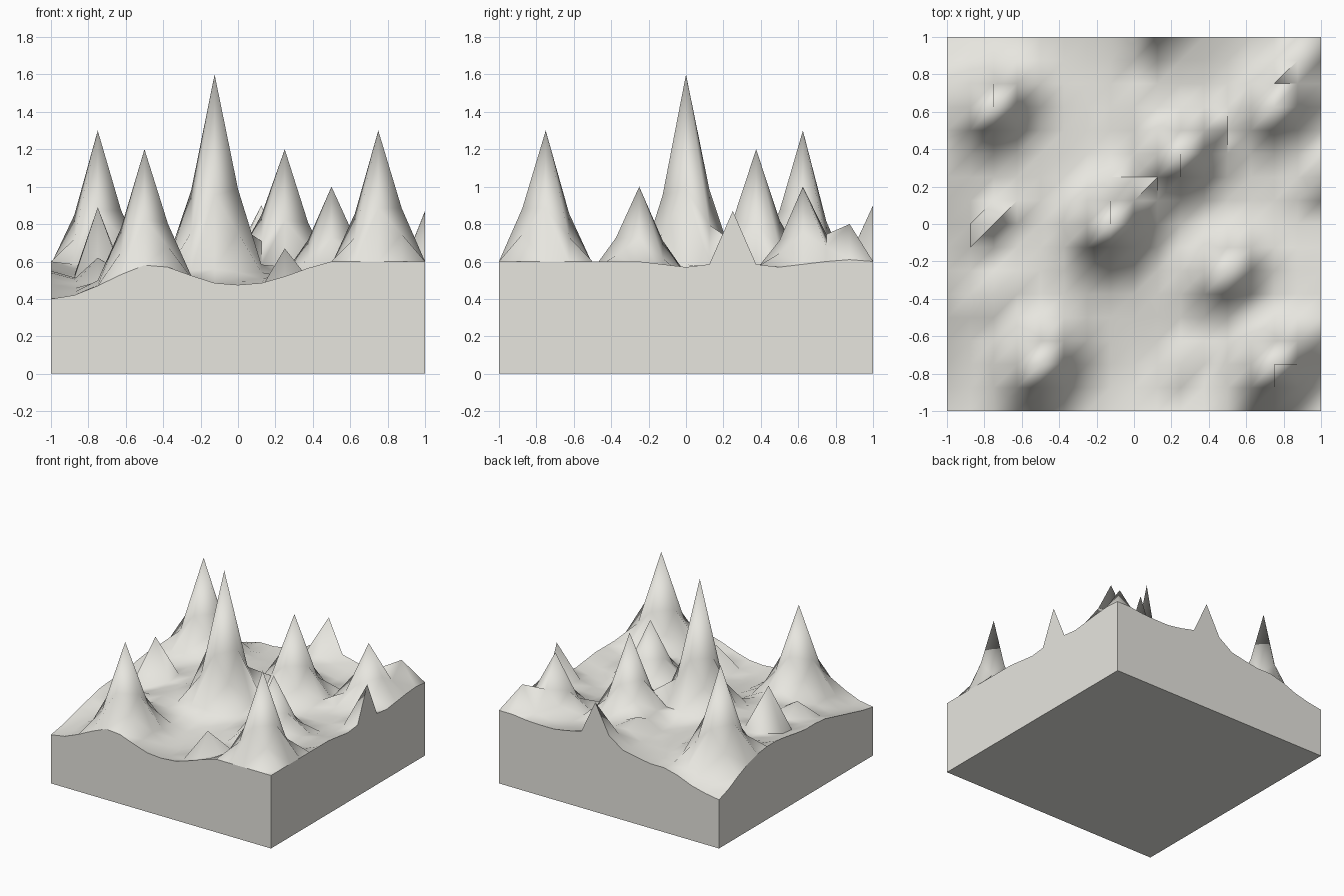
import bpy, bmesh, math

if "Cube" in bpy.data.objects:
    bpy.data.objects.remove(bpy.data.objects["Cube"])

# Border height profiles, one value per grid step (17 points, -1 to 1)
FRONT = [.40, .42, .47, .53, .58, .57, .525, .485, .475, .485, .52, .565, .6, .6, .6, .6, .6]
BACK = [.40, .42, .45, .50, .53, .53, .55, .575, .66, .66, .63, .6, .58, .58, .585, .6, .6]
LEFT = [.40, .42, .45, .48, .51, .54, .55, .55, .565, .585, .6, .6, .585, .55, .50, .44, .40]
RIGHT = [.6, .6, .6, .6, .6, .6, .6, .585, .57, .585, .59, .585, .57, .585, .6, .61, .6]

# Peaks: x, y, top height, broad cone or single-point spike
PEAKS = [
    (-.125, 0, 1.6, True), (-.75, .625, 1.3, True), (.75, -.75, 1.3, True),
    (-.5, -.75, 1.2, True), (.25, .375, 1.2, True), (.5, -.25, 1.0, True),
    (.75, .625, 1.0, True), (-.75, 0, .89, False), (.125, 1, .9, False),
    (1, .25, .87, False), (.875, .875, .8, False), (.25, -.75, .67, False),
    (-.75, -.375, .62, False), (0, .625, .67, False),
]
STEP = 0.125
FALLOFF = {0: 1.0, 1: .42, 2: .22, 4: .06, 5: .03}   # by squared grid distance


def base_height(x, y):
    """Blend the four border profiles, with a shallow bowl in the middle."""
    i, j = round((x + 1) / STEP), round((y + 1) / STEP)
    u, v = i / 16, j / 16
    edges = (1 - v) * FRONT[i] + v * BACK[i] + (1 - u) * LEFT[j] + u * RIGHT[j]
    corners = ((1 - u) * (1 - v) * .4 + u * (1 - v) * .6 + (1 - u) * v * .4 + u * v * .6)
    return edges - corners - .11 * (1 - x ** 4) * (1 - y ** 4)


def height(x, y):
    base = base_height(x, y)
    on_border = max(abs(x), abs(y)) > .99
    rise = 0
    for px, py, top, broad in PEAKS:
        d2 = round(((x - px) ** 2 + (y - py) ** 2) / STEP ** 2)
        if d2 and (on_border or not broad):
            continue
        rise = max(rise, (top - base_height(px, py)) * FALLOFF.get(d2, 0))
    return base + rise


# Terrain surface
bm = bmesh.new()
bmesh.ops.create_grid(bm, x_segments=16, y_segments=16, size=1)
for v in bm.verts:
    v.co.z = height(v.co.x, v.co.y)
bmesh.ops.triangulate(bm, faces=bm.faces[:], quad_method='FIXED')

# Straight walls and flat underside, with crisp rim, corners and foot
rim = [e for e in bm.edges if e.is_boundary]
ext = bmesh.ops.extrude_edge_only(bm, edges=rim)["geom"]
for v in ext:
    if isinstance(v, bmesh.types.BMVert):
        v.co.z = 0
foot = [e for e in ext if isinstance(e, bmesh.types.BMEdge) and e.is_boundary]
bmesh.ops.contextual_create(bm, geom=foot)
bmesh.ops.recalc_face_normals(bm, faces=bm.faces[:])
for e in rim + foot:
    e.smooth = False

mesh = bpy.data.meshes.new("terrain_block")
bm.to_mesh(mesh)
bm.free()
terrain = bpy.data.objects.new("terrain_block", mesh)
bpy.context.collection.objects.link(terrain)
bpy.context.view_layer.objects.active = terrain
terrain.select_set(True)
bpy.ops.object.shade_smooth_by_angle(angle=math.radians(78))

# Pale stone colour
stone = bpy.data.materials.new("pale_stone")
stone.diffuse_color = (.8, .79, .74, 1)
stone.use_nodes = True
stone.node_tree.nodes["Principled BSDF"].inputs["Base Color"].default_value = stone.diffuse_color
mesh.materials.append(stone)
